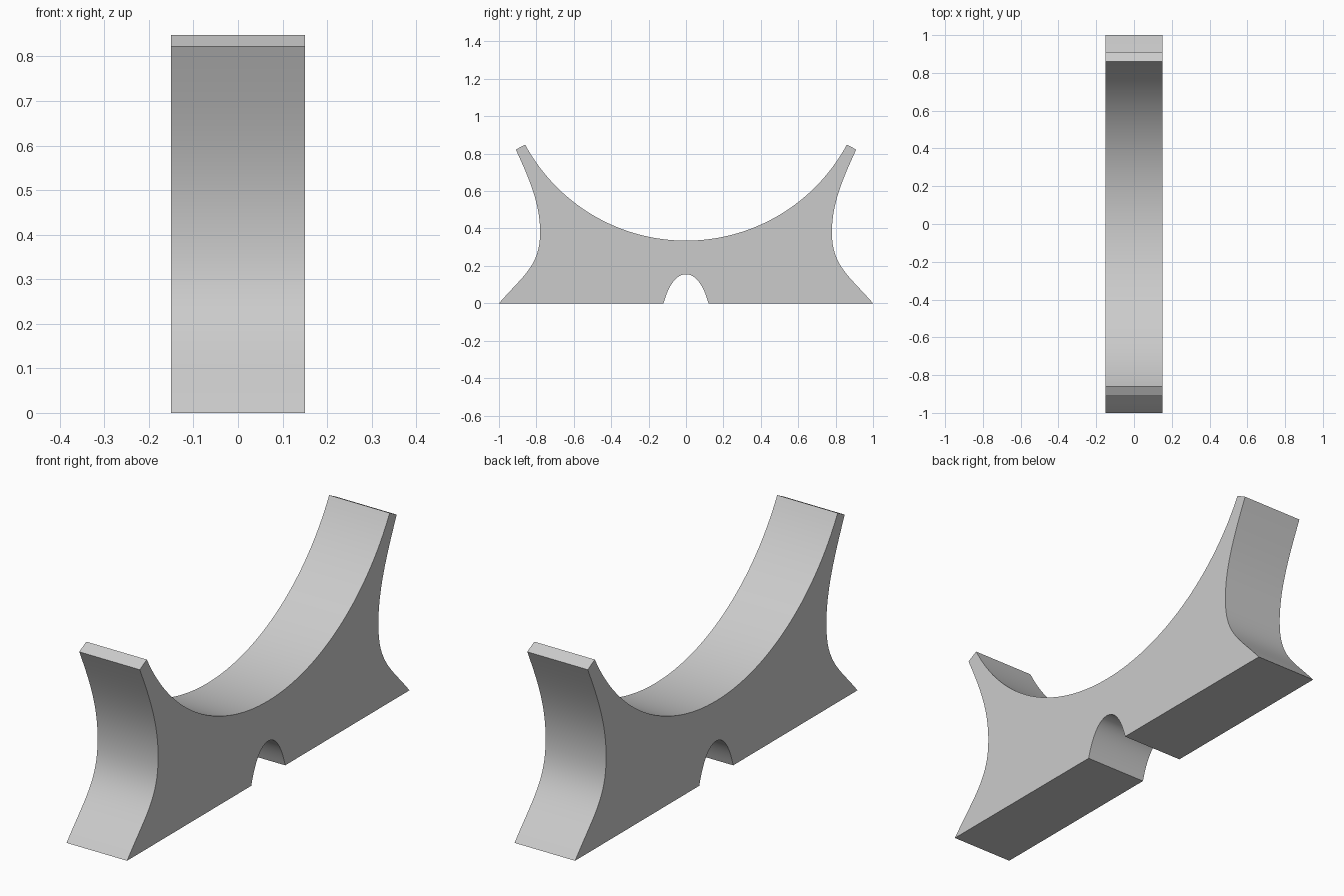
import bpy, bmesh, math
from mathutils import Vector
from mathutils.geometry import interpolate_bezier

old = bpy.data.objects.get("Cube")
if old:
    bpy.data.objects.remove(old, do_unlink=True)

HALF_WIDTH = 0.15


def curve(a, b, c, d, steps=16):
    """Points of a bezier in the (y, z) plane, without the last one."""
    return [tuple(p) for p in interpolate_bezier(
        *[Vector(p) for p in (a, b, c, d)], steps + 1)][:-1]


# Half outline (+y side), from the notch crown round to the cradle bottom
half = curve((0, 0.155), (0.045, 0.155), (0.09, 0.11), (0.12, 0))
half += [(0.12, 0)]
half += curve((1, 0), (0.87, 0.15), (0.78, 0.2), (0.78, 0.38))
half += curve((0.78, 0.38), (0.78, 0.53), (0.835, 0.66), (0.91, 0.822))
half += [(0.91, 0.822)]

# Circular cradle
radius, centre_z = 0.977, 1.312
start = math.asin(0.86 / radius)
steps = 32
for i in range(steps + 1):
    a = start * (1 - i / steps)
    half.append((radius * math.sin(a), centre_z - radius * math.cos(a)))

# Mirror to a closed outline and extrude across the width
outline = half + [(-y, z) for y, z in reversed(half[1:-1])]
bm = bmesh.new()
face = bm.faces.new([bm.verts.new((-HALF_WIDTH, y, z)) for y, z in outline])
extruded = bmesh.ops.extrude_face_region(bm, geom=[face])["geom"]
bmesh.ops.translate(bm, vec=(2 * HALF_WIDTH, 0, 0),
                    verts=[g for g in extruded if isinstance(g, bmesh.types.BMVert)])
bmesh.ops.recalc_face_normals(bm, faces=bm.faces)
# Clean triangles on the two concave side faces
bmesh.ops.triangulate(bm, faces=[f for f in bm.faces if len(f.verts) > 4])

mesh = bpy.data.meshes.new("cradle_stand")
bm.to_mesh(mesh)
bm.free()
stand = bpy.data.objects.new("cradle_stand", mesh)
bpy.context.collection.objects.link(stand)

# Plain grey
grey = bpy.data.materials.new("light grey")
grey.use_nodes = True
colour = (0.6, 0.6, 0.6, 1)
grey.diffuse_color = colour
grey.node_tree.nodes["Principled BSDF"].inputs["Base Color"].default_value = colour
mesh.materials.append(grey)

bpy.ops.object.select_all(action="DESELECT")
stand.select_set(True)
bpy.context.view_layer.objects.active = stand
bpy.ops.object.shade_smooth_by_angle(angle=math.radians(30))
